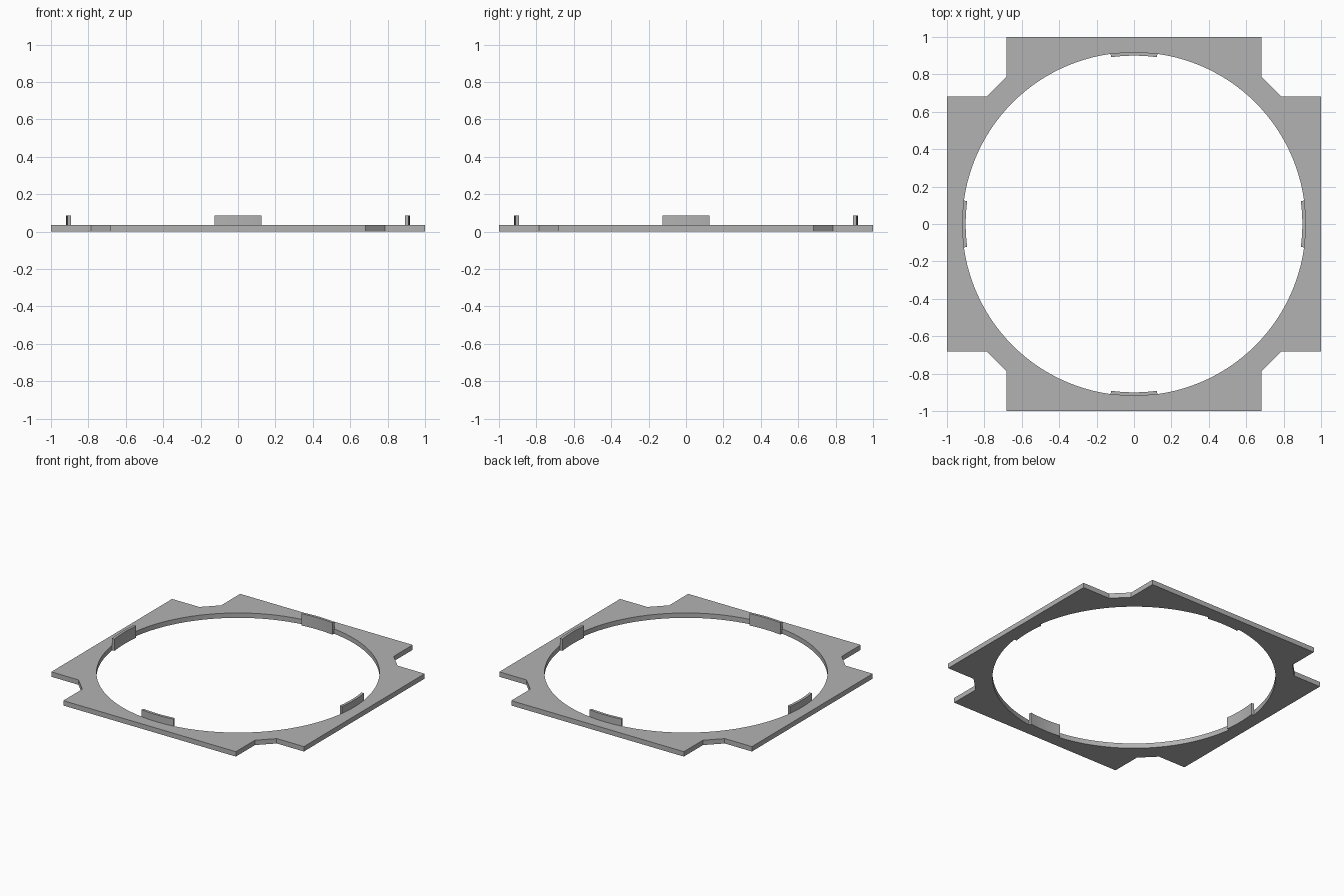
import bpy, bmesh
from math import sin, cos, pi, asin

cube = bpy.data.objects.get("Cube")
if cube:
    bpy.data.objects.remove(cube)

PLATE_H, TAB_H = 0.035, 0.085
HOLE_R, TAB_R = 0.918, 0.9
ARM, NOTCH = 0.683, 0.785      # half width of each side, start of the chamfer

grey = bpy.data.materials.new("plain grey")
grey.use_nodes = True
colour = (0.45, 0.45, 0.45, 1)
grey.diffuse_color = colour
grey.node_tree.nodes["Principled BSDF"].inputs["Base Color"].default_value = colour


def arc(radius, start, end, steps):
    return [(radius * cos(start + (end - start) * i / steps),
             radius * sin(start + (end - start) * i / steps)) for i in range(steps + 1)]


def slab(name, loops, height):
    """Fill flat outlines (later ones are holes) and raise them to a height."""
    bm = bmesh.new()
    for loop in loops:
        verts = [bm.verts.new((x, y, 0)) for x, y in loop]
        for a, b in zip(verts, verts[1:] + verts[:1]):
            bm.edges.new((a, b))
    bmesh.ops.triangle_fill(bm, edges=bm.edges[:], use_beauty=True)
    up = bmesh.ops.extrude_face_region(bm, geom=bm.faces[:], use_keep_orig=True)
    top = [v for v in up["geom"] if isinstance(v, bmesh.types.BMVert)]
    bmesh.ops.translate(bm, verts=top, vec=(0, 0, height))
    bmesh.ops.recalc_face_normals(bm, faces=bm.faces[:])
    mesh = bpy.data.meshes.new(name)
    bm.to_mesh(mesh)
    bm.free()
    mesh.materials.append(grey)
    obj = bpy.data.objects.new(name, mesh)
    bpy.context.collection.objects.link(obj)
    bpy.ops.object.select_all(action="DESELECT")
    obj.select_set(True)
    bpy.context.view_layer.objects.active = obj
    bpy.ops.object.shade_smooth_by_angle(angle=pi / 6)
    return obj


# Square plate with notched, chamfered corners and a round opening
outline = []
corner = [(1, ARM), (NOTCH, ARM), (ARM, NOTCH), (ARM, 1)]
for turn in range(4):
    outline += corner
    corner = [(-y, x) for x, y in corner]
slab("frame_plate", [outline, arc(HOLE_R, 0, 2 * pi, 128)[:-1]], PLATE_H)

# Four curved tabs standing against the rim of the opening
half = asin(0.125 / HOLE_R)
for i, side in enumerate(("left", "back", "right", "front")):
    mid = i * pi / 2
    ring = arc(HOLE_R + 0.001, mid - half, mid + half, 12) + arc(TAB_R, mid + half, mid - half, 12)
    slab(side + "_tab", [ring], TAB_H)
